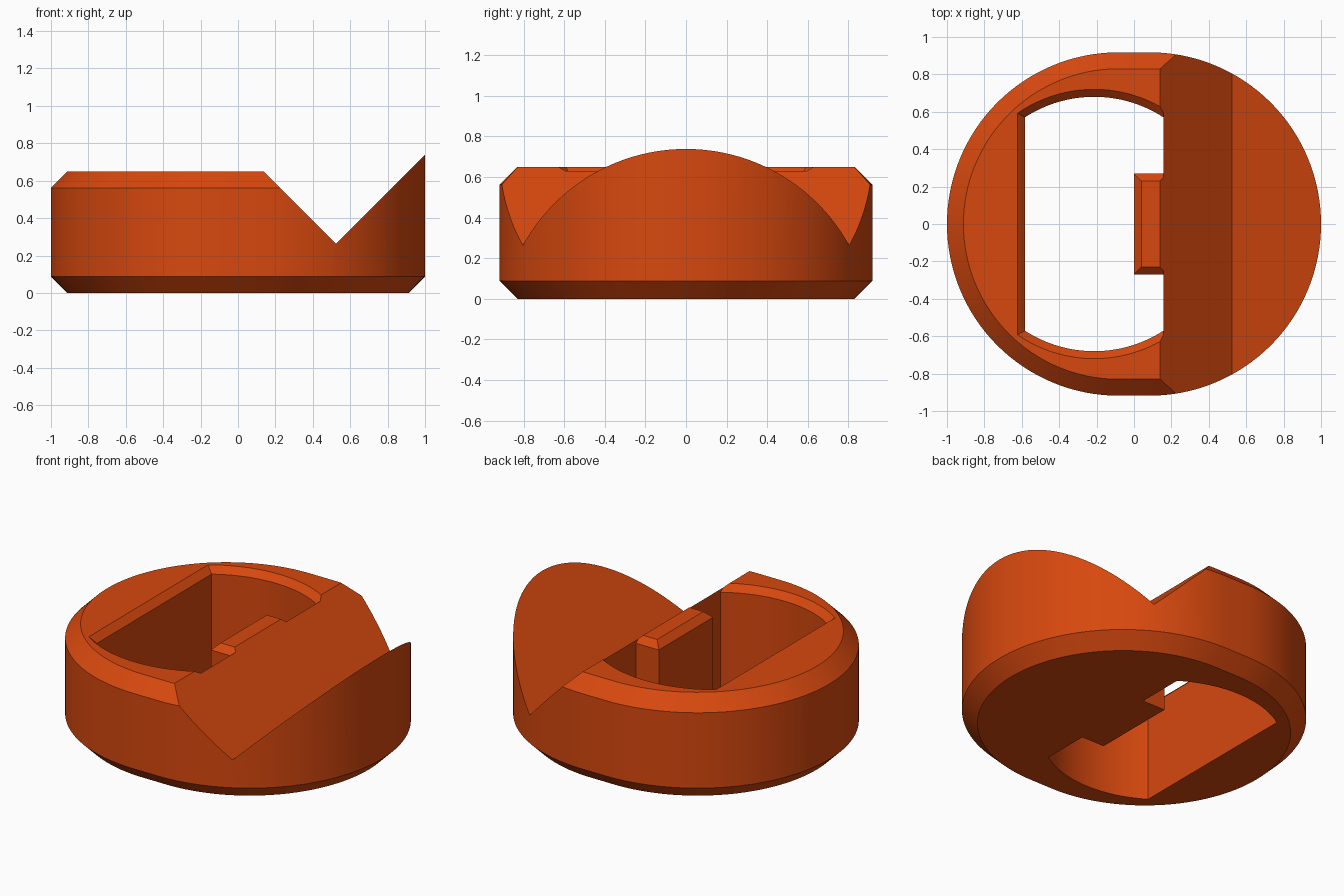
import bpy, bmesh, math

if "Cube" in bpy.data.objects:
    bpy.data.objects.remove(bpy.data.objects["Cube"])

orange = bpy.data.materials.new("burnt orange")
orange.diffuse_color = (0.68, 0.065, 0.0045, 1)
orange.use_nodes = True
orange.node_tree.nodes["Principled BSDF"].inputs["Base Color"].default_value = orange.diffuse_color


def stack(name, rings):
    """Solid skinned through closed rings of (x, y, z) points, capped at both ends."""
    bm = bmesh.new()
    rows = [[bm.verts.new(p) for p in ring] for ring in rings]
    n = len(rows[0])
    for a, b in zip(rows, rows[1:]):
        for i in range(n):
            j = (i + 1) % n
            bm.faces.new((a[i], a[j], b[j], b[i]))
    bm.faces.new(rows[0][::-1])
    bm.faces.new(rows[-1])
    bmesh.ops.recalc_face_normals(bm, faces=bm.faces[:])
    mesh = bpy.data.meshes.new(name)
    bm.to_mesh(mesh)
    bm.free()
    mesh.materials.append(orange)
    obj = bpy.data.objects.new(name, mesh)
    bpy.context.collection.objects.link(obj)
    return obj


def stadium(offset, z, n=64):
    """Two half circles joined by short straight sides."""
    r, c = 0.918 + offset, 0.082
    ring = []
    for side in (1, -1):
        for i in range(n + 1):
            a = -math.pi / 2 + math.pi * i / n
            ring.append((side * (c + r * math.cos(a)), side * r * math.sin(a), z))
    return ring


def slot(r, x_left, z, x_right=0.158, cx=-0.213, n=32):
    """Circle clipped by two straight sides."""
    a0 = math.acos((x_right - cx) / r)
    a1 = math.acos((x_left - cx) / r)
    arc = [a0 + (a1 - a0) * i / n for i in range(n + 1)]
    pts = [(cx + r * math.cos(a), r * math.sin(a), z) for a in arc]
    return pts + [(x, -y, z) for x, y, z in reversed(pts)]


def rect(x0, x1, y, z):
    return [(x0, -y, z), (x1, -y, z), (x1, y, z), (x0, y, z)]


def cut(obj, cutter):
    mod = obj.modifiers.new("cut", 'BOOLEAN')
    mod.operation = 'DIFFERENCE'
    mod.solver = 'EXACT'
    mod.object = cutter
    bpy.context.view_layer.objects.active = obj
    bpy.ops.object.modifier_apply(modifier=mod.name)
    bpy.data.objects.remove(cutter, do_unlink=True)


# Body with chamfered base
body = stack("knob_body", [stadium(-0.088, 0), stadium(0, 0.088), stadium(0, 0.9)])

# Flat top and chamfered rim on the left portion
top_cut = stack("top_cutter", [rect(-1.5, 0.5, 1.5, 0.5), rect(-1.5, 0.5, 1.5, 1.2)])
cut(top_cut, stack("rim_shape", [stadium(0.112, 0.45), stadium(-0.088, 0.65)]))
cut(body, top_cut)

# Through slot with chamfered mouth, leaving a tab on its right wall
slot_cut = stack("slot_cutter", [slot(0.68, -0.583, -0.1), slot(0.68, -0.583, 0.61),
                                 slot(0.72, -0.623, 0.65), slot(0.72, -0.623, 1.0)])
cut(slot_cut, stack("tab_shape", [rect(0, 0.4, 0.27, -0.3), rect(0, 0.4, 0.27, 0.61),
                                  rect(0.04, 0.4, 0.23, 0.65)]))
cut(body, slot_cut)

# V notch across the body
vee = [(0.525, 0.263), (1.465, 1.203), (-0.415, 1.203)]
cut(body, stack("notch_cutter", [[(x, y, z) for x, z in vee] for y in (-1.5, 1.5)]))

bpy.ops.object.select_all(action='DESELECT')
body.select_set(True)
bpy.context.view_layer.objects.active = body
bpy.ops.object.shade_smooth_by_angle(angle=math.radians(25))
